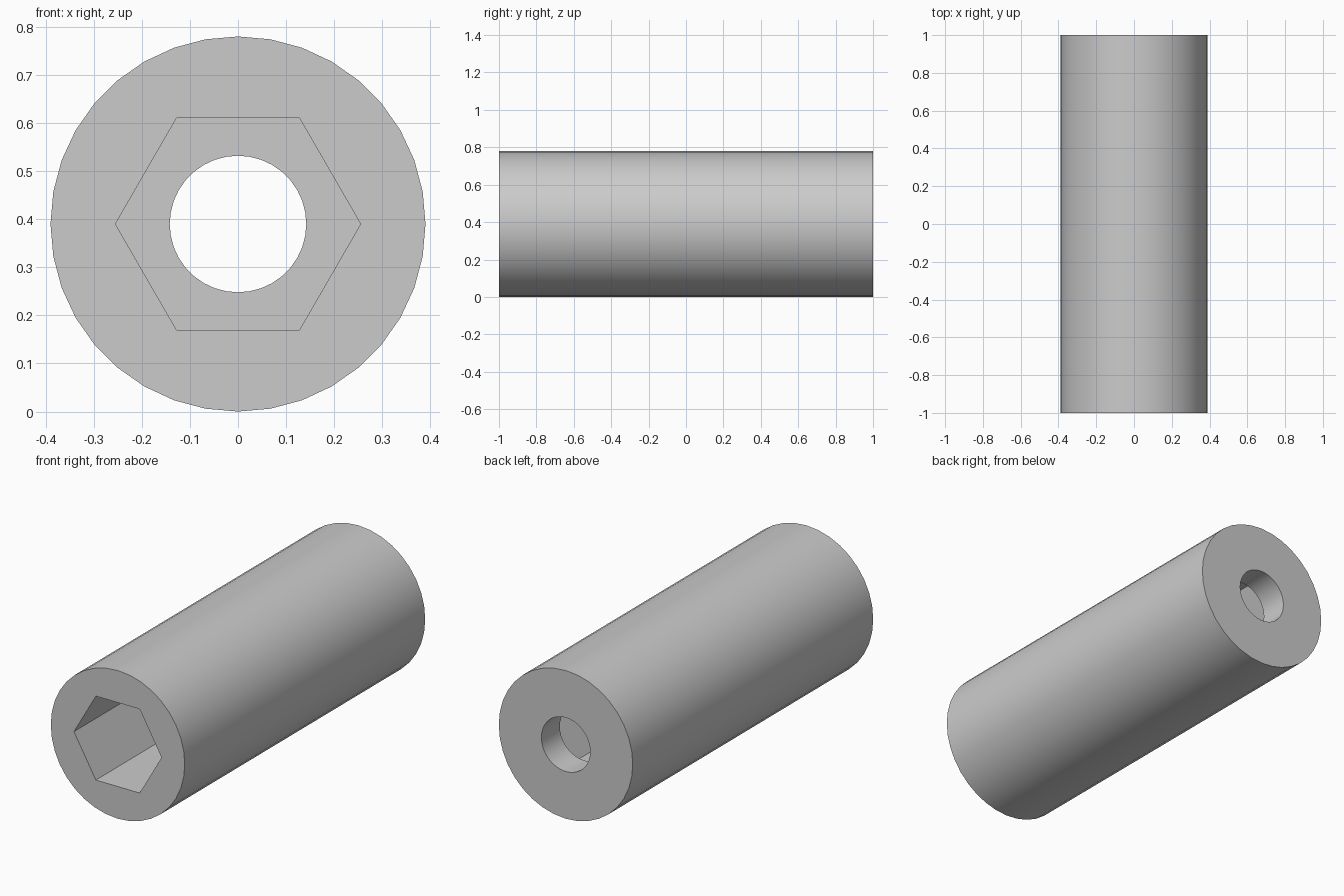
import bpy
from math import pi, radians

cube = bpy.data.objects.get("Cube")
if cube:
    bpy.data.objects.remove(cube, do_unlink=True)

RADIUS = 0.39          # outer radius, also the height of the axis
HEX_RADIUS = 0.255     # across-corner radius of the socket
HOLE_RADIUS = 0.142
BACK_WALL = 0.153      # thickness of the wall behind the socket

grey = bpy.data.materials.new("plain_grey")
grey.use_nodes = True
grey.diffuse_color = (0.6, 0.6, 0.6, 1)
grey.node_tree.nodes["Principled BSDF"].inputs["Base Color"].default_value = (0.6, 0.6, 0.6, 1)


def rod(name, sides, radius, y_start, y_end, spin=0):
    """Prism lying along y, at the height of the sleeve's axis."""
    bpy.ops.mesh.primitive_cylinder_add(
        vertices=sides, radius=radius, depth=y_end - y_start,
        location=(0, (y_start + y_end) / 2, RADIUS), rotation=(pi / 2, spin, 0))
    obj = bpy.context.object
    obj.name = name
    obj.data.materials.append(grey)
    return obj


# Round outer body
sleeve = rod("socket_sleeve", 36, RADIUS, -1, 1)

# Hexagonal socket open at the front, round hole through the back wall
cutters = [
    rod("hex_socket_cutter", 6, HEX_RADIUS, -1.2, 1 - BACK_WALL, pi / 2),
    rod("round_hole_cutter", 36, HOLE_RADIUS, 0, 1.2),
]

bpy.ops.object.select_all(action="DESELECT")
sleeve.select_set(True)
bpy.context.view_layer.objects.active = sleeve
for cutter in cutters:
    cutter.hide_render = True
    cut = sleeve.modifiers.new(cutter.name, "BOOLEAN")
    cut.operation = "DIFFERENCE"
    cut.solver = "EXACT"
    cut.object = cutter
    bpy.ops.object.modifier_apply(modifier=cut.name)
    bpy.data.objects.remove(cutter, do_unlink=True)

# Smooth round walls, crisp rims and hex corners
bpy.ops.object.shade_smooth_by_angle(angle=radians(30))
